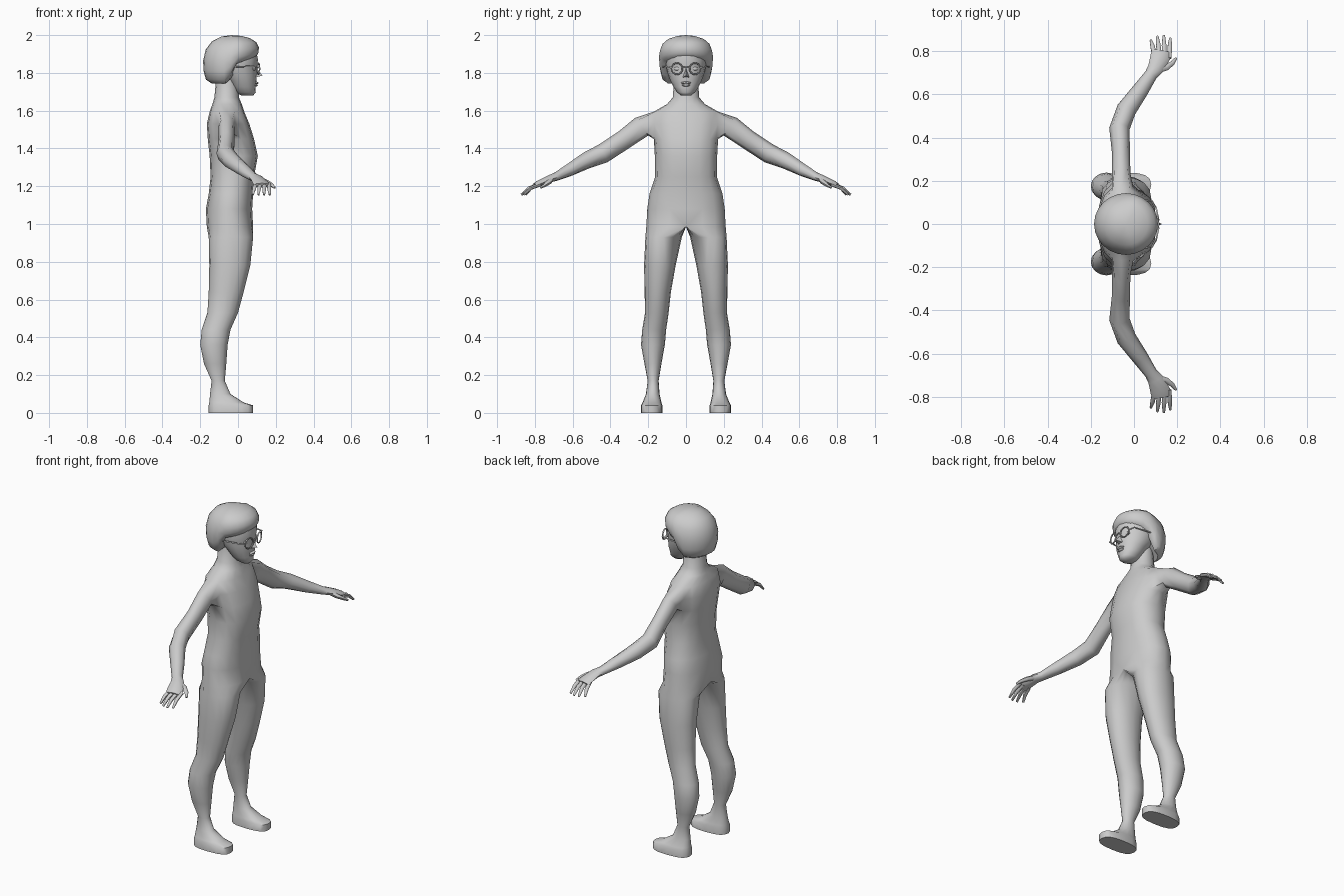
import bpy, bmesh
from math import sin, cos, pi, radians
from mathutils import Vector

if "Cube" in bpy.data.objects:
    bpy.data.objects.remove(bpy.data.objects["Cube"])

N = 16


def finish(bm, name, mirror=True, angle=60):
    """Turn a bmesh into a smooth-shaded object, mirrored across y if asked."""
    bmesh.ops.recalc_face_normals(bm, faces=bm.faces)
    me = bpy.data.meshes.new(name)
    bm.to_mesh(me)
    bm.free()
    ob = bpy.data.objects.new(name, me)
    bpy.context.collection.objects.link(ob)
    style(ob, mirror, angle)
    return ob


def style(ob, mirror, angle=60):
    bpy.ops.object.select_all(action='DESELECT')
    ob.select_set(True)
    bpy.context.view_layer.objects.active = ob
    bpy.ops.object.shade_smooth_by_angle(angle=radians(angle))
    if mirror:
        m = ob.modifiers.new("mirror", 'MIRROR')
        m.use_axis = (False, True, False)


def spow(v, p):
    return abs(v) ** p * (1 if v >= 0 else -1)


def bridge(bm, a, b):
    n = len(a)
    return [bm.faces.new((a[i], a[(i + 1) % n], b[(i + 1) % n], b[i])) for i in range(n)]


def tube(bm, path, n=8, start=None):
    """Loft (x, y, z, half width, half thickness) sections; may grow from a start loop."""
    pts = [Vector(s[:3]) for s in path]
    prev = start
    for i, s in enumerate(path):
        t = (pts[min(i + 1, len(pts) - 1)] - pts[max(i - 1, 0)]).normalized()
        f = t.cross(Vector((0, 0, 1))).normalized()
        u = f.cross(t)
        ring = []
        for k in range(n):
            a = -pi / 4 - 2 * pi * k / n
            ring.append(bm.verts.new(pts[i] + f * cos(a) * s[3] + u * sin(a) * s[4]))
        if prev:
            bridge(bm, prev, ring)
        else:
            bm.faces.new(ring)
        prev = ring
    bm.faces.new(prev)


# Body: half loft from sole to neck (z, x back, x front, y inner, y outer, roundness)
legs = [
    (0.0, -.155, .08, .125, .238, .75), (.04, -.155, .08, .125, .238, .75),
    (.055, -.152, .03, .13, .23, .85), (.10, -.148, -.04, .14, .212, 1),
    (.17, -.14, -.07, .145, .203, 1), (.26, -.18, -.062, .13, .22, 1),
    (.36, -.2, -.055, .112, .238, 1), (.44, -.192, -.04, .105, .232, 1),
    (.53, -.162, 0, .092, .217, 1), (.64, -.155, .03, .08, .219, 1),
    (.78, -.152, .065, .055, .222, .95), (.93, -.155, .08, .022, .215, .9)]
torso = [
    (.985, -.165, .08, .21, .9), (1.08, -.17, .075, .205, .9),
    (1.16, -.155, .08, .193, .9), (1.25, -.145, .085, .163, .85),
    (1.36, -.15, .105, .165, .85), (1.45, -.16, .085, .17, .85),
    (1.53, -.165, .06, .18, .85), (1.595, -.15, .033, .17, .85),
    (1.635, -.135, .02, .10, .95), (1.67, -.125, .005, .07, 1),
    (1.78, -.115, 0, .062, 1)]
bm = bmesh.new()
rings = []
for z, xb, xf, yi, yo, p in legs:
    rings.append([bm.verts.new(((xb + xf) / 2 + (xf - xb) / 2 * spow(cos(2 * pi * k / N), p),
                                (yi + yo) / 2 + (yo - yi) / 2 * spow(sin(2 * pi * k / N), p), z))
                  for k in range(N)])
for z, xb, xf, yo, p in torso:
    rings.append([bm.verts.new(((xb + xf) / 2 + (xf - xb) / 2 * spow(cos(2 * pi * k / N), p),
                                yo * max(0, sin(2 * pi * k / N) + 1e-9) ** p if 0 < k < N / 2 else 0, z))
                  for k in range(N)])
bm.faces.new(rings[0])
for a, b in zip(rings, rings[1:]):
    bridge(bm, a, b)

# Arm grows out of an opening in the side of the chest
a, b, c = rings[17], rings[18], rings[19]
hole = [a[3], a[4], a[5], b[5], c[5], c[4], c[3], b[3]]
inside = set(hole) | {b[4]}
dead = [f for f in bm.faces if all(v in inside for v in f.verts)
        or all(abs(v.co.y) < 1e-5 for v in f.verts)]
bmesh.ops.delete(bm, geom=dead, context='FACES')
tube(bm, [(-.06, .235, 1.515, .043, .058), (-.06, .33, 1.445, .042, .052),
          (-.068, .44, 1.373, .047, .052), (-.035, .53, 1.335, .046, .045),
          (.03, .62, 1.285, .038, .034), (.078, .69, 1.25, .03, .023),
          (.1, .72, 1.24, .037, .02), (.122, .775, 1.217, .046, .016),
          (.126, .8, 1.205, .043, .013)], 8, hole)
bmesh.ops.delete(bm, geom=[v for v in bm.verts if not v.link_faces], context='VERTS')
finish(bm, "body")

# Fingers and thumb
bm = bmesh.new()
for i, reach in enumerate((.85, .868, .872, .86)):
    x0, x1 = .094 + .023 * i, .078 + .03 * i
    y0 = .795 - .004 * i
    tube(bm, [(x0, y0 - .015, 1.211, .011, .011),
              ((x0 + x1) / 2, (y0 + reach) / 2, 1.19, .011, .01),
              (x1, reach, 1.155, .006, .006)], 6)
tube(bm, [(.115, .715, 1.237, .016, .014), (.15, .725, 1.222, .015, .013),
          (.178, .745, 1.207, .011, .01), (.195, .768, 1.192, .006, .006)], 6)
finish(bm, "fingers")

# Head: stacked ovals (z, x back, x front, half width)
bm = bmesh.new()
prev = None
for z, xb, xf, ry in [(1.68, .02, .08, .026), (1.697, -.015, .094, .048), (1.725, -.035, .093, .066),
                      (1.76, -.06, .098, .083), (1.80, -.1, .1, .098), (1.835, -.12, .1, .105),
                      (1.87, -.12, .106, .108), (1.92, -.11, .095, .1)]:
    ring = [bm.verts.new(((xb + xf) / 2 + (xf - xb) / 2 * cos(2 * pi * k / N),
                          ry * sin(2 * pi * k / N), z)) for k in range(N)]
    if prev:
        bridge(bm, prev, ring)
    else:
        bm.faces.new(ring)
    prev = ring
bm.faces.new(prev)
finish(bm, "head", False)

# Nose
bm = bmesh.new()
top, tip = bm.verts.new((.095, 0, 1.83)), bm.verts.new((.13, 0, 1.786))
l, r = bm.verts.new((.09, .02, 1.775)), bm.verts.new((.09, -.02, 1.775))
for f in ((top, l, tip), (top, tip, r), (l, r, tip)):
    bm.faces.new(f)
finish(bm, "nose", False)


def blob(name, loc, scale, mirror):
    bpy.ops.mesh.primitive_uv_sphere_add(segments=10, ring_count=6, radius=1, location=loc, scale=scale)
    ob = bpy.context.object
    ob.name = name
    bpy.ops.object.transform_apply(location=True, rotation=True, scale=True)
    style(ob, mirror)


# Lips and eyes
blob("upper_lip", (.095, 0, 1.747), (.014, .026, .007), False)
blob("lower_lip", (.093, 0, 1.735), (.013, .022, .007), False)
blob("eye", (.084, .044, 1.822), (.009, .018, .011), True)

# Hair: bowl with a raised fringe over the face
bm = bmesh.new()
M = 24
crown = bm.verts.new((-.035, 0, 2.0))
prev = None
for s, z in [(.35, 1.992), (.68, 1.967), (.9, 1.925), (1, 1.865), (.98, 1.81), (.9, 1.765), (.7, 1.745)]:
    ring = []
    for k in range(M):
        a = 2 * pi * k / M
        ca = cos(a)
        drop = .66 - .17 * ca if ca > .05 else (.85 if ca > -.1 else 1)
        ring.append(bm.verts.new((-.037 + .148 * s * ca, .143 * s * sin(a), 2 - (2 - z) * drop)))
    if prev:
        bridge(bm, prev, ring)
    else:
        for k in range(M):
            bm.faces.new((crown, ring[k], ring[(k + 1) % M]))
    prev = ring
bm.faces.new(prev)
finish(bm, "hair", False, 50)

# Glasses: round rims, bridge and temples
bpy.ops.mesh.primitive_torus_add(major_segments=16, minor_segments=6, major_radius=.03, minor_radius=.004,
                                 location=(.108, .048, 1.822), rotation=(0, pi / 2, radians(12)))
rim = bpy.context.object
rim.name = "glasses_rim"
bpy.ops.object.transform_apply(location=True, rotation=True, scale=True)
style(rim, True)
bm = bmesh.new()
tube(bm, [(.11, -.02, 1.828, .004, .004), (.114, 0, 1.831, .004, .004), (.11, .02, 1.828, .004, .004)], 6)
finish(bm, "glasses_bridge", False)
bm = bmesh.new()
tube(bm, [(.1, .077, 1.828, .004, .004), (.085, .105, 1.835, .004, .004), (-.04, .125, 1.832, .004, .004)], 6)
finish(bm, "glasses_temple")
